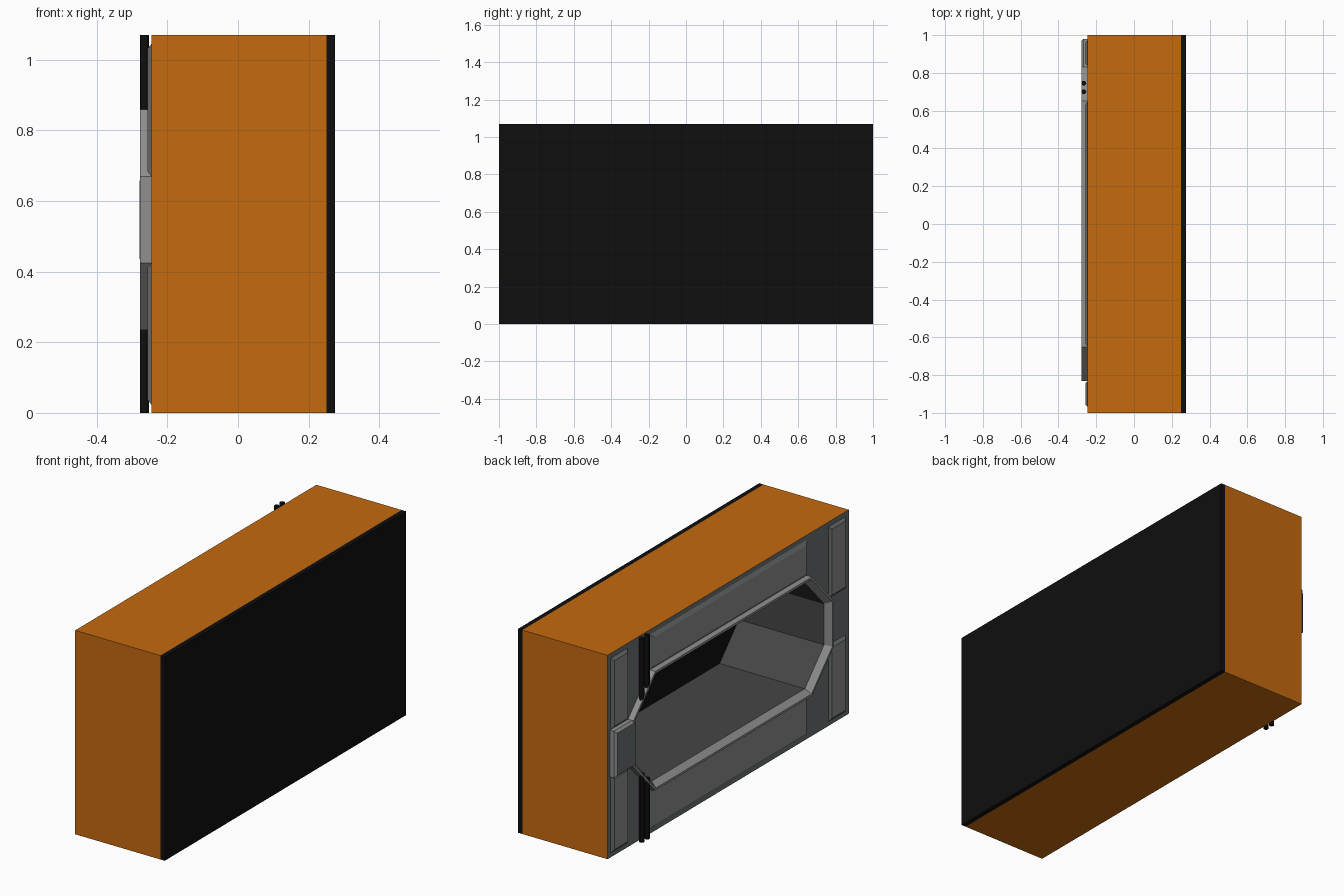
import bpy, bmesh
from mathutils import Vector

if "Cube" in bpy.data.objects:
    bpy.data.objects.remove(bpy.data.objects["Cube"])


def material(name, r, g, b):
    m = bpy.data.materials.new(name)
    m.diffuse_color = (r, g, b, 1)
    m.use_nodes = True
    m.node_tree.nodes["Principled BSDF"].inputs["Base Color"].default_value = m.diffuse_color
    return m


ORANGE = material("orange", 0.56, 0.143, 0.0047)
BLACK = material("black", 0.0047, 0.0047, 0.0047)
FRAME = material("frame_grey", 0.155, 0.175, 0.172)
PANEL = material("panel_grey", 0.28, 0.28, 0.28)
INSIDE = material("inside_grey", 0.06, 0.06, 0.06)

H = 1.07       # overall height
CZ = 0.5475    # height of the opening's centre
FACE = -0.245  # frame face on the left side
BACK = 0.25    # inner face of the black plate


def loft(name, rings, mats, cyclic=False, cap_start=False, cap_end=None):
    """Join rings of points; mats gives one material per band."""
    bm = bmesh.new()
    loops = [[bm.verts.new(p) for p in ring] for ring in rings]
    slots = list(dict.fromkeys(mats + ([cap_end] if cap_end else [])))
    n = len(rings[0])
    for k, mat in enumerate(mats):
        a, b = loops[k], loops[(k + 1) % len(loops)]
        for i in range(n):
            j = (i + 1) % n
            f = bm.faces.new((a[i], a[j], b[j], b[i]))
            f.material_index = slots.index(mat)
    if cap_start:
        bm.faces.new(loops[0])
    if cap_end:
        bm.faces.new(loops[-1]).material_index = slots.index(cap_end)
    bmesh.ops.recalc_face_normals(bm, faces=bm.faces)
    me = bpy.data.meshes.new(name)
    bm.to_mesh(me)
    bm.free()
    for m in slots:
        me.materials.append(m)
    ob = bpy.data.objects.new(name, me)
    bpy.context.collection.objects.link(ob)
    return ob


def octagon(x, inset):
    """Long octagon with a midpoint on every diagonal (12 points)."""
    a, b = 0.65 - 0.414 * inset, 0.83 - inset
    h, c = 0.3125 - inset, 0.1225 - 0.414 * inset
    q = [(a, h), ((a + b) / 2, (h + c) / 2), (b, c)]
    pts = q + [(y, -z) for y, z in q[::-1]]
    pts += [(-y, -z) for y, z in q] + [(-y, z) for y, z in q[::-1]]
    return [Vector((x, y, CZ + z)) for y, z in pts]


def outline(x):
    """Rectangle with 12 points matching the octagon's."""
    t, l = CZ + 0.1225, CZ - 0.1225
    right = [(0.65, H), (1, H), (1, t), (1, l), (1, 0), (0.65, 0)]
    pts = right + [(-y, z) for y, z in right[::-1]]
    return [Vector((x, y, z)) for y, z in pts]


def rect(x, y0, y1, z0, z1, d=0):
    return [Vector((x, y, z)) for y, z in
            ((y0 + d, z0 + d), (y1 - d, z0 + d), (y1 - d, z1 - d), (y0 + d, z1 - d))]


def plate(name, y0, y1, z0, z1, top, bevel, side, face):
    """Raised plate with sloping edges on the left side."""
    rings = [rect(FACE, y0, y1, z0, z1)]
    if top < -0.27:
        rings.append(rect(top + bevel, y0, y1, z0, z1))
    rings.append(rect(top, y0, y1, z0, z1, bevel))
    return loft(name, rings, [side] * (len(rings) - 1), cap_start=True, cap_end=face)


# orange housing with its grey frame and octagonal recess
loft("housing", [outline(BACK), outline(FACE), octagon(FACE, 0.035), octagon(BACK, 0.035)],
     [ORANGE, FRAME, INSIDE, BLACK], cyclic=True)

# black plate closing the right side
loft("black_plate", [rect(BACK, -1, 1, 0, H), rect(0.275, -1, 1, 0, H)],
     [BLACK], cap_start=True, cap_end=BLACK)

# raised rim around the opening
loft("opening_rim", [octagon(FACE, 0), octagon(-0.277, 0), octagon(-0.277, 0.012),
                     octagon(FACE, 0.035)], [PANEL] * 4, cyclic=True)

# bevelled panels: long ones above and below, one in each corner
for level, z0, z1, long0, long1 in (("upper", 0.67, 1.045, 0.86, 1.045),
                                    ("lower", 0.023, 0.425, 0.023, 0.235)):
    plate(level + "_long_panel", -0.65, 0.65, long0, long1, -0.257, 0.018, FRAME, PANEL)
    plate(level + "_front_panel", -0.97, -0.83, z0, z1, -0.257, 0.015, FRAME, PANEL)
    plate(level + "_back_panel", 0.835, 0.975, z0, z1, -0.257, 0.015, FRAME, PANEL)

# latch block at the back end of the opening
plate("latch_block", 0.80, 0.98, 0.425, 0.67, -0.279, 0.012, PANEL, FRAME)

# pairs of cables running to the opening from top and bottom
for i, (y, z) in enumerate(((0.745, 0.735), (0.70, 0.775))):
    for level, z0, z1 in (("upper", z, H), ("lower", 0, 2 * CZ - z)):
        bpy.ops.mesh.primitive_cylinder_add(vertices=12, radius=0.0125, depth=z1 - z0,
                                            location=(-0.265, y, (z0 + z1) / 2))
        cable = bpy.context.object
        cable.name = f"{level}_cable_{i + 1}"
        cable.data.materials.append(BLACK)
        bpy.ops.object.shade_smooth_by_angle()
